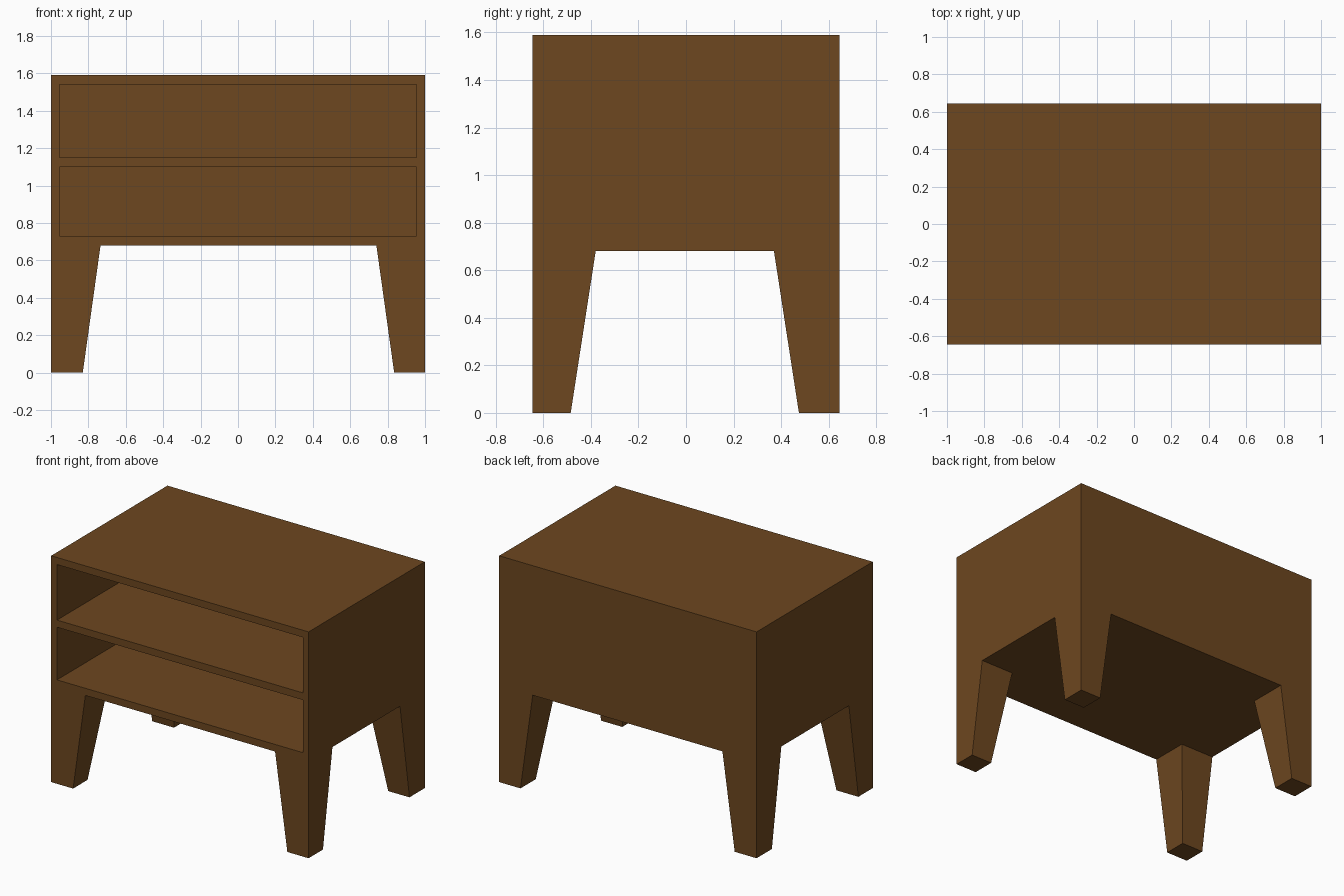
import bpy
import bmesh

if "Cube" in bpy.data.objects:
    bpy.data.objects.remove(bpy.data.objects["Cube"])

wood = bpy.data.materials.new("brown_wood")
wood.diffuse_color = (0.153, 0.063, 0.014, 1)
wood.use_nodes = True
wood.node_tree.nodes["Principled BSDF"].inputs["Base Color"].default_value = wood.diffuse_color

W, D = 1.0, 0.645              # half width, half depth
Z_BODY, Z_TOP = 0.68, 1.59


def tapered(name, bottom, top, z0, z1):
    """Four-sided solid between two rectangles (x0, x1, y0, y1)."""
    bm = bmesh.new()
    rings = []
    for (x0, x1, y0, y1), z in ((bottom, z0), (top, z1)):
        rings.append([bm.verts.new((x, y, z)) for x, y in
                      ((x0, y0), (x1, y0), (x1, y1), (x0, y1))])
    bm.faces.new(rings[0])
    bm.faces.new(rings[1])
    for i in range(4):
        j = (i + 1) % 4
        bm.faces.new((rings[0][i], rings[0][j], rings[1][j], rings[1][i]))
    bmesh.ops.recalc_face_normals(bm, faces=bm.faces)
    mesh = bpy.data.meshes.new(name)
    bm.to_mesh(mesh)
    bm.free()
    mesh.materials.append(wood)
    obj = bpy.data.objects.new(name, mesh)
    bpy.context.collection.objects.link(obj)
    return obj


# Cabinet body
rect = (-W, W, -D, D)
body = tapered("cabinet_body", rect, rect, Z_BODY, Z_TOP)

# Two open compartments cut into the front
opening = (-0.955, 0.955, -D - 0.2, D - 0.05)
for name, z0, z1 in (("lower", 0.73, 1.10), ("upper", 1.15, 1.54)):
    cutter = tapered(name + "_compartment_cutter", opening, opening, z0, z1)
    cutter.hide_render = True
    cutter.hide_viewport = True
    cutter.display_type = 'WIRE'
    cut = body.modifiers.new(name + "_compartment", 'BOOLEAN')
    cut.operation = 'DIFFERENCE'
    cut.solver = 'EXACT'
    cut.object = cutter

# Legs: outer faces flush with the body, inner faces tapering towards the foot
sides_x = (("left", -W, -0.83, -0.735), ("right", W, 0.835, 0.74))
sides_y = (("front", -D, -0.485, -0.38), ("back", D, 0.475, 0.37))
for xn, xo, x_foot, x_top in sides_x:
    for yn, yo, y_foot, y_top in sides_y:
        foot = (*sorted((xo, x_foot)), *sorted((yo, y_foot)))
        top = (*sorted((xo, x_top)), *sorted((yo, y_top)))
        tapered(f"{yn}_{xn}_leg", foot, top, 0, Z_BODY)
